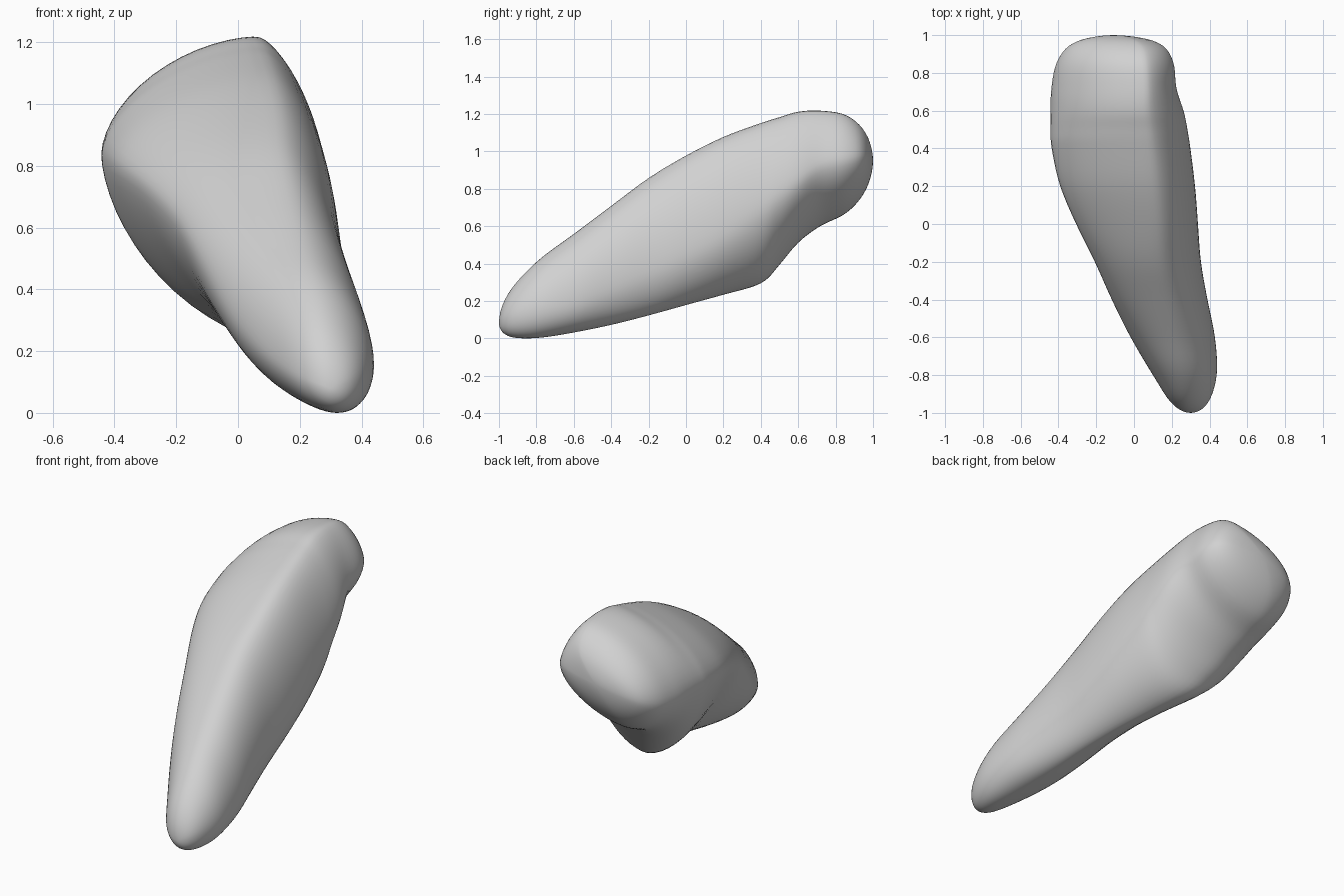
import bpy
import bmesh
from math import cos, sin, pi
from mathutils import Vector

RING_STEPS = 14      # points per quarter of a cross-section
SPAN_STEPS = 5       # rings between neighbouring stations

# Squareness of the quarters: upper right, upper left, lower left, lower right
FRONT = (1.8, 2.1, 1.75, 2.2)
MIDDLE = (1.8, 1.65, 1.4, 1.9)
BACK = (1.55, 1.75, 1.8, 1.75)

default = bpy.data.objects.get("Cube")
if default:
    bpy.data.objects.remove(default, do_unlink=True)


# Stations along the body: y, then x and z of the left-hand, top, right-hand and bottom extremes
STATIONS = [
    (-1.0, .30, .08, .30, .08, .30, .08, .30, .08),
    (-.95, .20, .12, .28, .24, .39, .11, .31, .01),
    (-.80, .10, .19, .25, .41, .44, .15, .32, 0),
    (-.60, -.02, .32, .20, .56, .43, .19, .28, .03),
    (-.40, -.12, .49, .16, .71, .39, .27, .24, .07),
    (-.20, -.21, .64, .13, .86, .355, .36, .20, .12),
    (0, -.31, .74, .12, .98, .34, .45, .14, .175),
    (.20, -.395, .80, .10, 1.08, .325, .55, .06, .23),
    (.40, -.44, .83, .08, 1.155, .30, .68, -.02, .29),
    (.50, -.445, .84, .07, 1.185, .285, .76, -.08, .39),
    (.60, -.445, .84, .06, 1.215, .265, .83, -.14, .51),
    (.72, -.44, .84, .06, 1.22, .225, .92, -.19, .60),
    (.86, -.41, .86, .05, 1.195, .21, .95, -.20, .67),
    (.96, -.32, .90, .02, 1.10, .13, .97, -.18, .79),
    (1.0, -.11, .95, -.11, .95, -.11, .95, -.11, .95),
]


def beyond(tip, inner):
    """Reflect a section through the tip so that the end closes round."""
    return [inner[0]] + [2 * t - i for t, i in zip(tip[1:], inner[1:])]


def spline(a, b, c, d, t):
    """Smooth curve from b to c, applied to every value of a station."""
    return [q + t / 2 * (r - p + t * (2 * p - 5 * q + 4 * r - s
            + t * (3 * (q - r) + s - p)))
            for p, q, r, s in zip(a, b, c, d)]


def squareness(y):
    """Blend the quarter shapes from the middle to either end."""
    end, length = (FRONT, .8) if y < .1 else (BACK, .6)
    t = min(1, abs(y - .1) / length)
    t = t * t * (3 - 2 * t)
    return [m + (e - m) * t for m, e in zip(MIDDLE, end)]


def section(station):
    """Rounded outline through four extreme points."""
    y, xl, zl, xt, zt, xr, zr, xb, zb = station
    corners = [(xr, zr), (xt, zt), (xl, zl), (xb, zb)]
    points = []
    for k, n in enumerate(squareness(y)):
        (x0, z0), (x1, z1) = corners[k], corners[(k + 1) % 4]
        for i in range(RING_STEPS):
            angle = pi / 2 * i / RING_STEPS
            u, v = cos(angle) ** (2 / n), sin(angle) ** (2 / n)
            # Side extremes turn vertical, top and bottom turn horizontal
            if k % 2 == 0:
                x, z = x1 + (x0 - x1) * u, z0 + (z1 - z0) * v
            else:
                x, z = x0 + (x1 - x0) * v, z1 + (z0 - z1) * u
            points.append(Vector((x, y, z)))
    return points


# Body lofted through the stations
path = [beyond(STATIONS[0], STATIONS[1])] + STATIONS
path.append(beyond(STATIONS[-1], STATIONS[-2]))
bm = bmesh.new()
rings = []
for a, b, c, d in zip(path, path[1:], path[2:], path[3:]):
    for step in range(SPAN_STEPS):
        outline = section(spline(a, b, c, d, step / SPAN_STEPS))
        rings.append([bm.verts.new(p) for p in outline])
rings.append([bm.verts.new(p) for p in section(STATIONS[-1])])
for lower, upper in zip(rings, rings[1:]):
    for i in range(len(lower)):
        j = (i + 1) % len(lower)
        bm.faces.new((lower[i], lower[j], upper[j], upper[i]))
bmesh.ops.remove_doubles(bm, verts=bm.verts, dist=.0005)

# Soften the seams between the quarters
inside = [v for v in bm.verts if abs(v.co.y) < .97]
for _ in range(4):
    bmesh.ops.smooth_vert(bm, verts=inside, factor=.5,
                          use_axis_x=True, use_axis_z=True)
bmesh.ops.recalc_face_normals(bm, faces=bm.faces)

mesh = bpy.data.meshes.new("body")
bm.to_mesh(mesh)
bm.free()
body = bpy.data.objects.new("body", mesh)
bpy.context.collection.objects.link(body)

# Plain grey surface
grey = bpy.data.materials.new("light grey")
grey.use_nodes = True
colour = (.64, .64, .64, 1)
grey.diffuse_color = colour
grey.node_tree.nodes["Principled BSDF"].inputs["Base Color"].default_value = colour
mesh.materials.append(grey)

for obj in bpy.context.selected_objects:
    obj.select_set(False)
body.select_set(True)
bpy.context.view_layer.objects.active = body
bpy.ops.object.shade_smooth()
